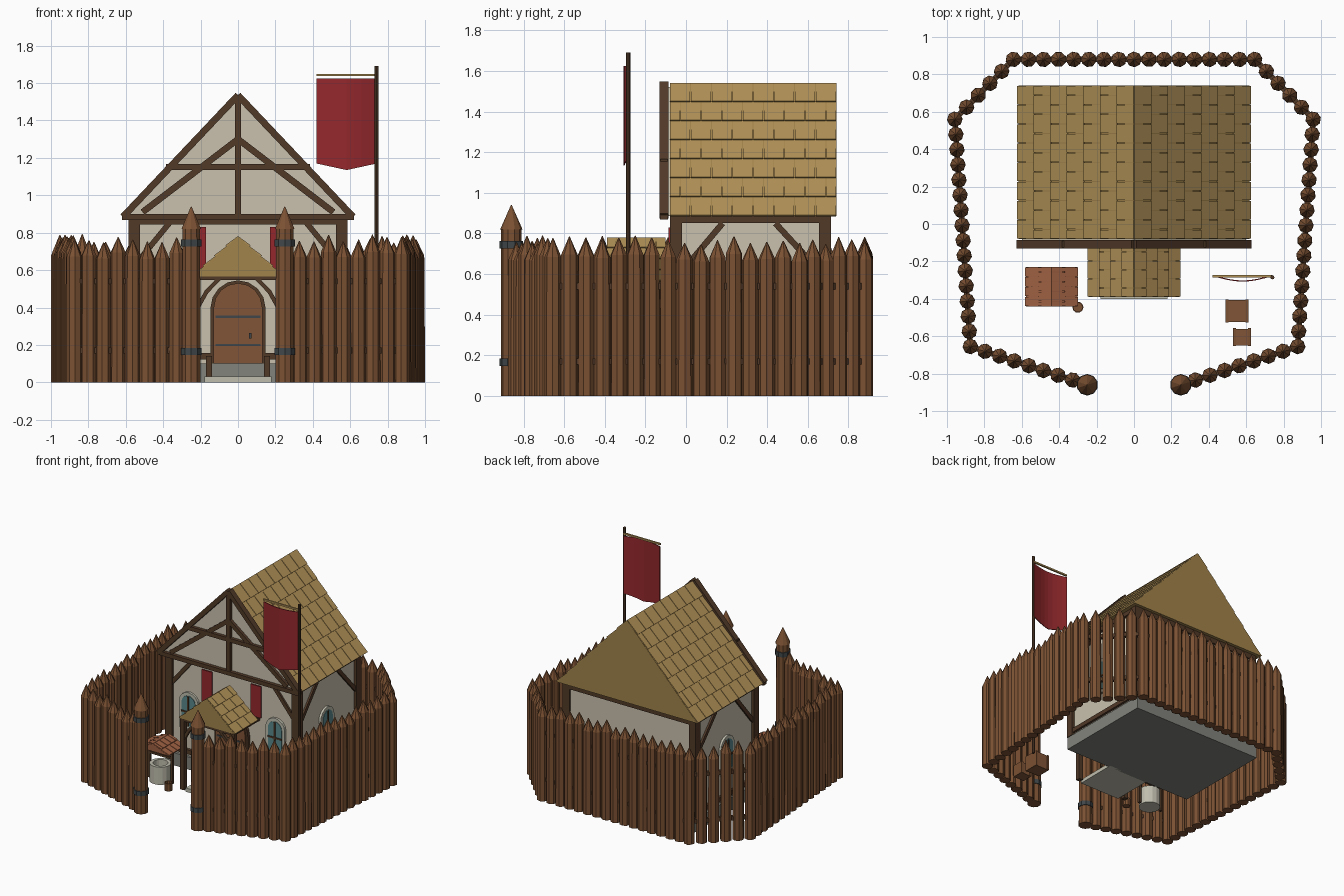
import bpy, bmesh, math, random
from mathutils import Vector, Matrix

if "Cube" in bpy.data.objects:
    bpy.data.objects.remove(bpy.data.objects["Cube"])
random.seed(4)

def mat(name, r, g, b):
    m = bpy.data.materials.new(name)
    m.diffuse_color = [(c / 255) ** 2.2 for c in (r, g, b)] + [1]
    m.use_nodes = True
    m.node_tree.nodes["Principled BSDF"].inputs["Base Color"].default_value = m.diffuse_color
    return m

LOG = mat("log", 122, 82, 54); DARK = mat("timber", 82, 60, 44); WALL = mat("plaster", 200, 192, 172)
ROOF = mat("roof", 160, 130, 76); TILE = mat("tile", 176, 144, 88); STONE = mat("stone", 128, 130, 122)
PALE = mat("pale_stone", 190, 188, 172); GLASS = mat("glass", 90, 135, 138); RED = mat("red_cloth", 146, 44, 48)
IRON = mat("iron", 66, 72, 74); DOOR = mat("door", 128, 86, 58); CLAY = mat("clay", 156, 96, 68)

def finish(name, bm, m):
    bmesh.ops.recalc_face_normals(bm, faces=bm.faces)
    me = bpy.data.meshes.new(name)
    bm.to_mesh(me)
    bm.free()
    me.materials.append(m)
    ob = bpy.data.objects.new(name, me)
    bpy.context.collection.objects.link(ob)
    return ob

def box(name, lo, hi, m):
    bm = bmesh.new()
    lo, hi = Vector(lo), Vector(hi)
    bmesh.ops.create_cube(bm, size=1, matrix=Matrix.Translation((lo + hi) / 2) @ Matrix.Diagonal((*(hi - lo), 1)))
    return finish(name, bm, m)

def beam(name, p, q, w, d, m=DARK):
    """square timber from p to q; d is its depth along y where possible"""
    p, q = Vector(p), Vector(q)
    z = (q - p).normalized()
    y = Vector((0, 1, 0)) if abs(z.y) < .5 else Vector((1, 0, 0))
    x = y.cross(z).normalized()
    y = z.cross(x)
    rot = Matrix((x, y, z)).transposed().to_4x4()
    bm = bmesh.new()
    bmesh.ops.create_cube(bm, size=1, matrix=Matrix.Translation((p + q) / 2) @ rot @ Matrix.Diagonal((w, d, (q - p).length, 1)))
    return finish(name, bm, m)

def add_cone(bm, x, y, z0, z1, r0, r1, n=8, a=0):
    bmesh.ops.create_cone(bm, cap_ends=True, segments=n, radius1=r0, radius2=r1, depth=z1 - z0,
                          matrix=Matrix.Translation((x, y, (z0 + z1) / 2)) @ Matrix.Rotation(a, 4, 'Z'))

def cyl(name, x, y, z0, z1, r, m, n=12):
    bm = bmesh.new()
    add_cone(bm, x, y, z0, z1, r, r, n)
    return finish(name, bm, m)

def prism(name, pts, y0, y1, m, xf=Matrix()):
    """xz profile extruded from y0 to y1"""
    bm = bmesh.new()
    f = bm.faces.new([bm.verts.new((x, y0, z)) for x, z in pts])
    g = bmesh.ops.extrude_face_region(bm, geom=[f])
    bmesh.ops.translate(bm, vec=(0, y1 - y0, 0), verts=[v for v in g["geom"] if isinstance(v, bmesh.types.BMVert)])
    bm.transform(xf)
    return finish(name, bm, m)

def arch(w, z0, z1, x=0, n=8):
    zc = z1 - w
    return [(x - w, z0), (x + w, z0)] + [(x + w * math.cos(math.pi * i / n), zc + w * math.sin(math.pi * i / n)) for i in range(n + 1)]

def gable_roof(name, x, hw, z0, z1, y0, y1, rows, cols, base, tile):
    """solid roof prism with staggered tile courses on both slopes"""
    prism(name, [(x - hw, z0), (x + hw, z0), (x, z1)], y0, y1, base)
    bm = bmesh.new()
    w = (y1 - y0) / cols
    for s in (-1, 1):
        eave, ridge = Vector((x + s * hw, 0, z0)), Vector((x, 0, z1))
        n = Vector((s * (z1 - z0), 0, hw)).normalized()
        for r in range(rows):
            a, b = eave.lerp(ridge, r / rows), eave.lerp(ridge, (r + .99) / rows)
            for c in range(cols + r % 2):
                ya = max(y0, y0 + (c - .5 * (r % 2)) * w) + .002
                yb = min(y1, y0 + (c + 1 - .5 * (r % 2)) * w) - .002
                vs = [bm.verts.new(p + n * h + Vector((0, yy, 0)))
                      for p, h in ((a, -.003), (b, -.003), (b, .002), (a, .009)) for yy in (ya, yb)]
                for i in range(4):
                    j = (i + 1) % 4
                    bm.faces.new((vs[2 * i], vs[2 * i + 1], vs[2 * j + 1], vs[2 * j]))
                bm.faces.new(vs[0::2])
                bm.faces.new(vs[1::2])
    finish(name + "_tiles", bm, tile)

# palisade of pointed logs with inner rails
path = [(.25, -.86), (.875, -.655), (.958, .56), (.645, .88), (-.645, .88), (-.958, .56), (-.875, -.655), (-.25, -.86)]
bm = bmesh.new()
for k, (p, q) in enumerate(zip(path, path[1:])):
    p, q = Vector(p), Vector(q)
    n = round((q - p).length / .082)
    for i in range(1 if k == 0 else 0, n):
        c = p.lerp(q, i / n)
        h = random.uniform(.66, .7)
        a = random.random()
        add_cone(bm, c.x, c.y, 0, h, .042, .041, 8, a)
        add_cone(bm, c.x, c.y, h, h + random.uniform(.08, .095), .041, .002, 8, a)
    for z in (.17, .54):
        beam("palisade_rail", (*p, z), (*q, z), .03, .03)
finish("palisade_logs", bm, LOG)

# gate posts with iron bands
for s in (-1, 1):
    bm = bmesh.new()
    add_cone(bm, s * .25, -.86, 0, .82, .052, .05, 10)
    add_cone(bm, s * .25, -.86, .82, .94, .055, .002, 10)
    finish("gate_post", bm, LOG)
    for z in (.165, .745):
        cyl("gate_band", s * .25, -.86, z - .018, z + .018, .058, IRON, 10)

# house body and main roof
box("foundation", (-.58, -.08, 0), (.58, .73, .1), STONE)
box("house_walls", (-.56, -.06, .1), (.56, .7, .89), WALL)
gable_roof("main_roof", 0, .618, .885, 1.54, -.08, .74, 7, 8, ROOF, TILE)
prism("gable_plaster", [(-.6, .885), (.6, .885), (0, 1.52)], -.1, -.075, WALL)

# gable timbers
y = -.108
beam("gable_tie", (-.62, y, .885), (.62, y, .885), .032, .04)
beam("gable_collar", (-.385, y, 1.15), (.385, y, 1.15), .032, .035)
beam("king_post", (0, y, .885), (0, y, 1.53), .032, .035)
for s in (-1, 1):
    beam("gable_rafter", (s * .615, y, .885), (0, y, 1.535), .036, .045)
    beam("gable_brace", (s * .51, y, .91), (0, y, 1.3), .034, .03)

# wall frame, braces, windows
def window(xf):
    prism("window_surround", arch(.085, .32, .61), -.018, .01, PALE, xf)
    prism("window_glass", arch(.06, .345, .585), -.022, .01, GLASS, xf)
    prism("window_mullion", [(-.006, .345), (.006, .345), (.006, .58), (-.006, .58)], -.028, 0, DARK, xf)
    prism("window_bar", [(-.06, .45), (.06, .45), (.06, .462), (-.06, .462)], -.028, 0, DARK, xf)

for y in (-.055, .69):
    beam("top_beam", (-.58, y, .865), (.58, y, .865), .045, .05)
    beam("sill_beam", (-.58, y, .14), (.58, y, .14), .035, .06)
for s in (-1, 1):
    for y in (-.05, .685):
        box("corner_post", (s * .555 - .03, y - .03, .1), (s * .555 + .03, y + .03, .885), DARK)
    beam("side_top_beam", (s * .56, -.08, .868), (s * .56, .71, .868), .035, .04)
    beam("side_sill", (s * .56, -.08, .14), (s * .56, .71, .14), .035, .04)
    beam("side_brace", (s * .56, -.03, .6), (s * .56, .18, .85), .03, .03)
    beam("side_brace", (s * .56, .67, .6), (s * .56, .44, .85), .03, .03)
    beam("front_brace", (s * .54, -.06, .64), (s * .36, -.06, .86), .03, .03)
    window(Matrix.Translation((s * .38, -.06, 0)))
    window(Matrix.Translation((s * .56, .3, 0)) @ Matrix.Rotation(s * math.pi / 2, 4, 'Z'))
    box("wall_banner", (s * .215 - .045, -.085, .58), (s * .215 + .045, -.075, .83), RED)

# arched door
prism("door_frame", arch(.147, .1, .545), -.085, -.05, DARK)
prism("door_leaf", arch(.13, .1, .53), -.095, -.05, DOOR)
for z in (.2, .35):
    box("door_strap", (-.12, -.1, z - .006), (.12, -.09, z + .006), IRON)
box("door_handle", (.058, -.11, .235), (.072, -.09, .265), IRON)

# porch
box("porch_step", (-.18, -.4, 0), (.18, -.06, .03), PALE)
gable_roof("porch_roof", 0, .243, .565, .78, -.39, -.1, 4, 3, ROOF, TILE)
beam("porch_tie", (-.24, -.37, .562), (.24, -.37, .562), .03, .035)
for s in (-1, 1):
    box("porch_post", (s * .22 - .018, -.388, 0), (s * .22 + .018, -.352, .56), DARK)
    beam("porch_brace", (s * .215, -.37, .4), (s * .165, -.37, .49), .022, .025)
    beam("porch_brace", (s * .168, -.37, .485), (s * .1, -.37, .555), .022, .025)
    beam("porch_plate", (s * .22, -.385, .56), (s * .22, -.06, .56), .025, .03)
    box("sill_leg", (s * .155 - .016, -.1, .03), (s * .155 + .016, -.07, .14), DARK)

# roofed well and bucket
def tub(name, x, y, h, r, wall, m, n=16):
    """open tub lathed from a small profile"""
    bm = bmesh.new()
    rings = [[bm.verts.new((x + rr * math.cos(2 * math.pi * i / n), y + rr * math.sin(2 * math.pi * i / n), z)) for i in range(n)]
             for rr, z in ((r, 0), (r, h), (r - wall, h), (r - wall, .02))]
    for a, b in zip(rings, rings[1:]):
        for i in range(n):
            j = (i + 1) % n
            bm.faces.new((a[i], a[j], b[j], b[i]))
    bm.faces.new(rings[0])
    bm.faces.new(rings[-1])
    finish(name, bm, m)

tub("well_wall", -.44, -.345, .14, .08, .025, PALE)
cyl("well_water", -.44, -.345, .03, .06, .056, GLASS, 16)
gable_roof("well_roof", -.44, .138, .265, .325, -.44, -.23, 2, 4, CLAY, CLAY)
for s in (-1, 1):
    box("well_post", (-.44 + s * .1 - .01, -.35, 0), (-.44 + s * .1 + .01, -.33, .28), DARK)
beam("well_axle", (-.54, -.34, .2), (-.34, -.34, .2), .016, .016)
tub("bucket", -.3, -.445, .06, .03, .006, LOG, 10)

# crates with corner battens
for x, y, w in ((.55, -.465, .062), (.577, -.605, .048)):
    box("crate", (x - w + .004, y - w + .004, 0), (x + w - .004, y + w - .004, 2 * w - .004), DOOR)
    for s in (-1, 1):
        a, b = sorted((x + s * w, x + s * (w - .016)))
        box("crate_batten", (a, y - w, 0), (b, y + w, 2 * w), LOG)

# banner on a pole
cyl("flag_pole", .74, -.285, 0, 1.69, .011, DARK, 8)
beam("flag_crossbar", (.42, -.28, 1.643), (.74, -.28, 1.643), .013, .013, TILE)
bm = bmesh.new()
cols = []
for i in range(9):
    t = i / 8
    x, yy = .42 + .322 * t, -.278 - .03 * math.sin(math.pi * t)
    low = 1.135 + .035 * abs(2 * t - 1)
    cols.append([bm.verts.new((x, yy, z)) for z in (low, 1.625)])
for a, b in zip(cols, cols[1:]):
    bm.faces.new((a[0], b[0], b[1], a[1]))
flag = finish("flag_cloth", bm, RED)
flag.modifiers.new("thickness", 'SOLIDIFY').thickness = .006
